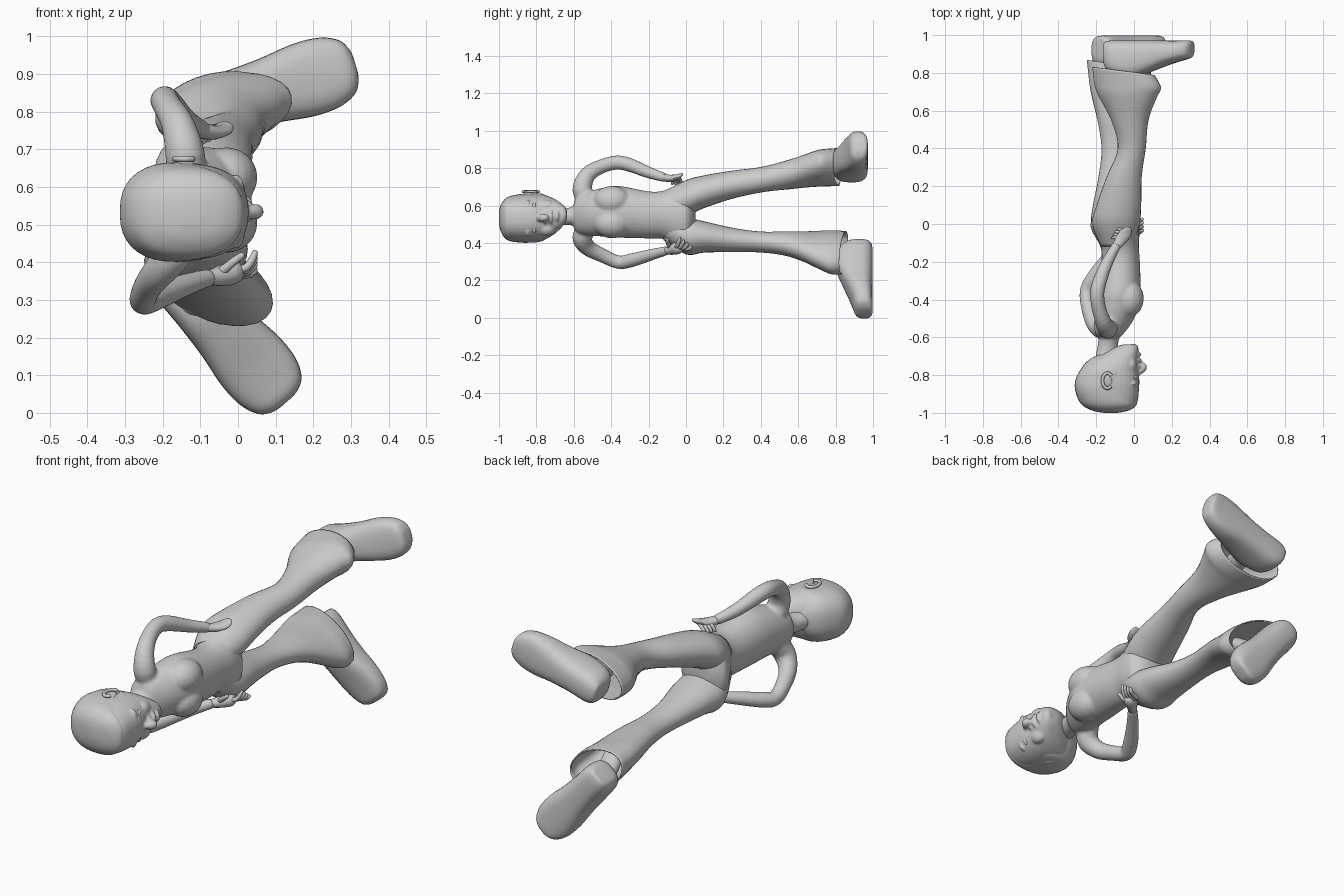
import bpy, bmesh, math
from mathutils import Vector

V = Vector


def finish(name, bm, angle=50):
    bmesh.ops.recalc_face_normals(bm, faces=bm.faces)
    me = bpy.data.meshes.new(name)
    bm.to_mesh(me)
    bm.free()
    ob = bpy.data.objects.new(name, me)
    bpy.context.collection.objects.link(ob)
    bpy.ops.object.select_all(action='DESELECT')
    ob.select_set(True)
    bpy.context.view_layer.objects.active = ob
    bpy.ops.object.shade_smooth_by_angle(angle=math.radians(angle))
    return ob


def smooth_rows(rows, steps):
    """Catmull-Rom through rows of numbers."""
    out, n = [], len(rows)
    for i in range(n - 1):
        p = [rows[max(0, min(n - 1, i + k))] for k in (-1, 0, 1, 2)]
        for s in range(steps):
            t = s / steps
            out.append([0.5 * (2 * b + (c - a) * t + (2 * a - 5 * b + 4 * c - d) * t * t
                               + (3 * b - a - 3 * c + d) * t ** 3) for a, b, c, d in zip(*p)])
    return out + [list(rows[-1])]


def loft(name, rows, u=(1, 0, 0), v=(0, 0, 1), follow=False, power=2.0, n=24, steps=5, caps=True):
    """Rows are x, y, z, half-width, half-height, turn; follow turns rings along the path."""
    rows = smooth_rows([list(r) + [0] * (6 - len(r)) for r in rows], steps)
    bm, rings = bmesh.new(), []
    for i, (x, y, z, a, b, rot) in enumerate(rows):
        uu, vv = V(u), V(v)
        if follow:
            t = (V(rows[min(i + 1, len(rows) - 1)][:3]) - V(rows[max(i - 1, 0)][:3])).normalized()
            uu = (uu - t * uu.dot(t)).normalized()
            vv = t.cross(uu)
        e1 = uu * math.cos(rot) + vv * math.sin(rot)
        e2 = vv * math.cos(rot) - uu * math.sin(rot)
        ring = []
        for k in range(n):
            c, s = math.cos(math.tau * k / n), math.sin(math.tau * k / n)
            c = math.copysign(abs(c) ** (2 / power), c)
            s = math.copysign(abs(s) ** (2 / power), s)
            ring.append(bm.verts.new(V((x, y, z)) + e1 * max(a, .001) * c + e2 * max(b, .001) * s))
        rings.append(ring)
    for r0, r1 in zip(rings, rings[1:]):
        for k in range(n):
            bm.faces.new((r0[k], r0[(k + 1) % n], r1[(k + 1) % n], r1[k]))
    if caps:
        bm.faces.new(rings[0])
        bm.faces.new(rings[-1])
    return finish(name, bm)


def ball(name, loc, size, rot=(0, 0, 0)):
    bm = bmesh.new()
    bmesh.ops.create_uvsphere(bm, u_segments=20, v_segments=12, radius=1)
    ob = finish(name, bm)
    ob.location, ob.scale, ob.rotation_euler = loc, size, rot
    return ob


def tube(name, pts, n=12):
    return loft(name, [(*p[:3], p[3], p[-1]) for p in pts], u=(1, .1, 0), follow=True, n=n, steps=4)


def fuse(parts, voxel, rounds):
    """Blend overlapping parts into one smooth skin."""
    bpy.ops.object.select_all(action='DESELECT')
    for p in parts:
        p.select_set(True)
    bpy.context.view_layer.objects.active = parts[0]
    bpy.ops.object.join()
    m = parts[0].modifiers.new("skin", 'REMESH')
    m.mode, m.voxel_size, m.use_smooth_shade = 'VOXEL', voxel, True
    m = parts[0].modifiers.new("soften", 'SMOOTH')
    m.factor, m.iterations = .5, rounds


# Torso, neck and arms blended together
body = [loft("torso_and_arms", [(-.13, -.605, .545, .05, .05), (-.13, -.58, .553, .075, .10), (-.11, -.52, .557, .10, .118),
                                (-.087, -.43, .566, .118, .132), (-.08, -.35, .566, .116, .138), (-.071, -.2, .55, .102, .126),
                                (-.076, -.12, .55, .102, .13), (-.096, -.04, .545, .125, .17), (-.104, .01, .54, .125, .167),
                                (-.105, .045, .54, .075, .08), (-.105, .052, .54, .01, .01)], n=32)]
for z in (.505, .625):
    body.append(ball("bust", (-.03, -.395, z), (.082, .10, .08)))
body.append(loft("neck", [(-.13, -.55, .55, .075, .085), (-.133, -.60, .545, .057, .053),
                          (-.14, -.65, .54, .054, .045), (-.15, -.72, .54, .058, .05)]))
body.append(tube("upper_arm", [(-.14, -.52, .62, .05), (-.14, -.555, .685, .053), (-.16, -.525, .765, .044),
                               (-.185, -.45, .81, .038), (-.195, -.37, .83, .038), (-.18, -.30, .817, .037),
                               (-.14, -.2, .777, .031), (-.09, -.11, .748, .024)], n=18))
body.append(tube("lower_arm", [(-.15, -.52, .49, .05), (-.17, -.555, .43, .053), (-.21, -.525, .375, .044),
                               (-.24, -.45, .335, .038), (-.252, -.36, .297, .036), (-.22, -.29, .308, .037),
                               (-.15, -.19, .336, .031), (-.075, -.10, .36, .024)], n=18))
fuse(body, .008, 3)

# Flared trousers, open at the hem
legs = [
    ("upper_trouser_leg", [(-.09, -.12, .60, .085, .075), (-.095, 0, .64, .125, .096), (-.08, .1, .675, .118, .087),
                           (-.052, .25, .712, .093, .075), (-.012, .4, .738, .074, .068),
                           (-.022, .55, .766, .10, .078, .2), (-.035, .68, .794, .16, .09, .22),
                           (-.035, .74, .802, .182, .094, .22), (-.055, .81, .806, .168, .097, .22)]),
    ("lower_trouser_leg", [(-.09, -.12, .49, .085, .075), (-.1, 0, .438, .125, .099), (-.1, .1, .432, .117, .083),
                           (-.1, .25, .416, .088, .065), (-.095, .4, .405, .077, .056),
                           (-.09, .55, .395, .105, .066, -.2), (-.082, .7, .366, .158, .084, -.4),
                           (-.075, .78, .35, .18, .096, -.45), (-.082, .84, .348, .18, .096, -.45)])]
for name, rows in legs:
    leg = loft(name, rows, caps=False, n=28)
    # hem hangs lower at the back than at the front
    for p in leg.data.vertices:
        if p.co.y > .6:
            p.co.y -= (p.co.x + .06) * .12 * (p.co.y - .6) / .2
    shell = leg.modifiers.new("cloth", 'SOLIDIFY')
    shell.thickness = .006


# Shoes: rounded boxes lofted from heel to toe, with an ankle leading up the leg
def shoe(name, heel, toe, sole, width, shin):
    h, t = V(heel), V(toe)
    d = (t - h).normalized()
    side = V((-d.y, d.x))
    rows = []
    for f, w, top in ((0, .2, .10), (.015, .55, .14), (.10, .78, .18), (.3, .82, .20), (.5, .88, .17),
                      (.7, 1, .133), (.85, .96, .11), (.95, .75, .096), (.99, .45, .08), (1, .2, .06)):
        p = h.lerp(t, f)
        low = .02 if f in (0, 1) else .006 if f in (.015, .99) else 0
        rows.append((p.x, sole - (top + low) / 2, p.y, width * w, (top - low) / 2))
    loft(name, rows, u=(side.x, 0, side.y), v=(0, 1, 0), power=2.8, n=28)
    a = h.lerp(t, .27)
    loft(name + "_ankle", [(*shin, .05, .045), (a.x, sole - .17, a.y, .058, .05),
                           (a.x, sole - .08, a.y, .07, .06)])


shoe("upper_shoe", (-.155, .785), (.312, .925), .972, .1, (-.035, .70, .80))
shoe("lower_shoe", (-.187, .39), (.128, .028), .998, .1, (-.085, .70, .37))

# Lower hand, fingers spread over the hip
tube("lower_palm", [(-.085, -.11, .358, .018), (-.055, -.08, .362, .026), (-.02, -.05, .372, .033),
                    (.0, -.035, .38, .026), (.01, -.03, .383, .006)])
for i in range(4):
    y = -.06 + .02 * i
    tube("lower_finger", [(-.02, y, .374 - .004 * i, .012), (.02, y + .012, .385 - .006 * i, .011),
                          (.038, y + .022, .408 - .012 * i, .010), (.046, y + .028, .428 - .015 * i, .007),
                          (.047, y + .029, .431 - .015 * i, .001)], n=8)
tube("lower_thumb", [(-.05, -.08, .37, .014), (-.02, -.095, .395, .012), (.01, -.10, .418, .009),
                     (.016, -.10, .423, .001)], n=8)

# Upper hand, folded back on the hip
loft("upper_palm", [(-.095, -.12, .75, .022, .02), (-.07, -.085, .745, .030, .02), (-.045, -.05, .752, .032, .015),
                    (-.03, -.025, .765, .020, .009), (-.026, -.018, .77, .004, .003)], follow=True, n=14)
for i in range(4):
    tube("upper_finger", [(-.045 - .01 * i, -.04 - .012 * i, .75, .010), (-.07 - .01 * i, -.03 - .014 * i, .736, .009),
                          (-.09 - .008 * i, -.025 - .016 * i, .715, .007), (-.093 - .008 * i, -.024 - .016 * i, .712, .001)], n=8)

# Head, boxy in front and rounded behind
head = [(-.12, -.998, .535, .03, .03), (-.122, -.985, .532, .095, .075), (-.13, -.95, .53, .145, .112),
        (-.139, -.88, .532, .165, .126), (-.137, -.82, .534, .165, .127), (-.125, -.76, .537, .145, .120),
        (-.09, -.71, .541, .112, .098), (-.057, -.67, .546, .08, .068), (-.033, -.645, .55, .05, .042),
        (-.03, -.637, .55, .02, .02)]
face = [loft("head", head, power=2.4, n=36)]
face.append(tube("nose", [(-.01, -.82, .533, .012), (.018, -.79, .533, .016), (.045, -.765, .534, .021),
                          (.046, -.75, .535, .018), (.01, -.738, .536, .014)]))
for z in (.515, .555):
    face.append(ball("nostril", (.018, -.752, z), (.017, .014, .013)))
for z in (.477, .592):
    face.append(ball("brow", (-.004, -.845, z), (.022, .012, .042)))
    face.append(ball("cheek", (-.02, -.745, z), (.034, .045, .038)))
face.append(ball("upper_lip", (.02, -.722, .54), (.022, .012, .038)))
face.append(ball("lower_lip", (.016, -.69, .544), (.024, .013, .032)))
face.append(ball("chin", (-.004, -.658, .548), (.028, .024, .032)))
fuse(face, .006, 3)
for z in (.477, .592):
    ball("eye", (.002, -.812, z), (.016, .012, .024))
loft("hair", [(x - (.003 if y < -.93 else .022), y - .002, z, a + (.003 if y < -.93 else -.015), b + .004)
              for x, y, z, a, b in head[:6]] + [(-.16, -.72, .54, .08, .085), (-.155, -.69, .54, .03, .04)],
     power=2.4, n=36)

# Ears
for z, s in ((.660, 1), (.412, -1)):
    ball("ear", (-.14, -.83, z), (.024, .038, .010), (.1 * s, 0, .2))
    if s > 0:
        loft("ear_rim", [(-.14 + .027 * math.cos(t), -.83 + .04 * math.sin(t), z + .014 * s, .008, .009)
                         for t in [.7 + k * .6 for k in range(9)]],
             u=(0, 0, 1), follow=True, n=8, steps=3)
